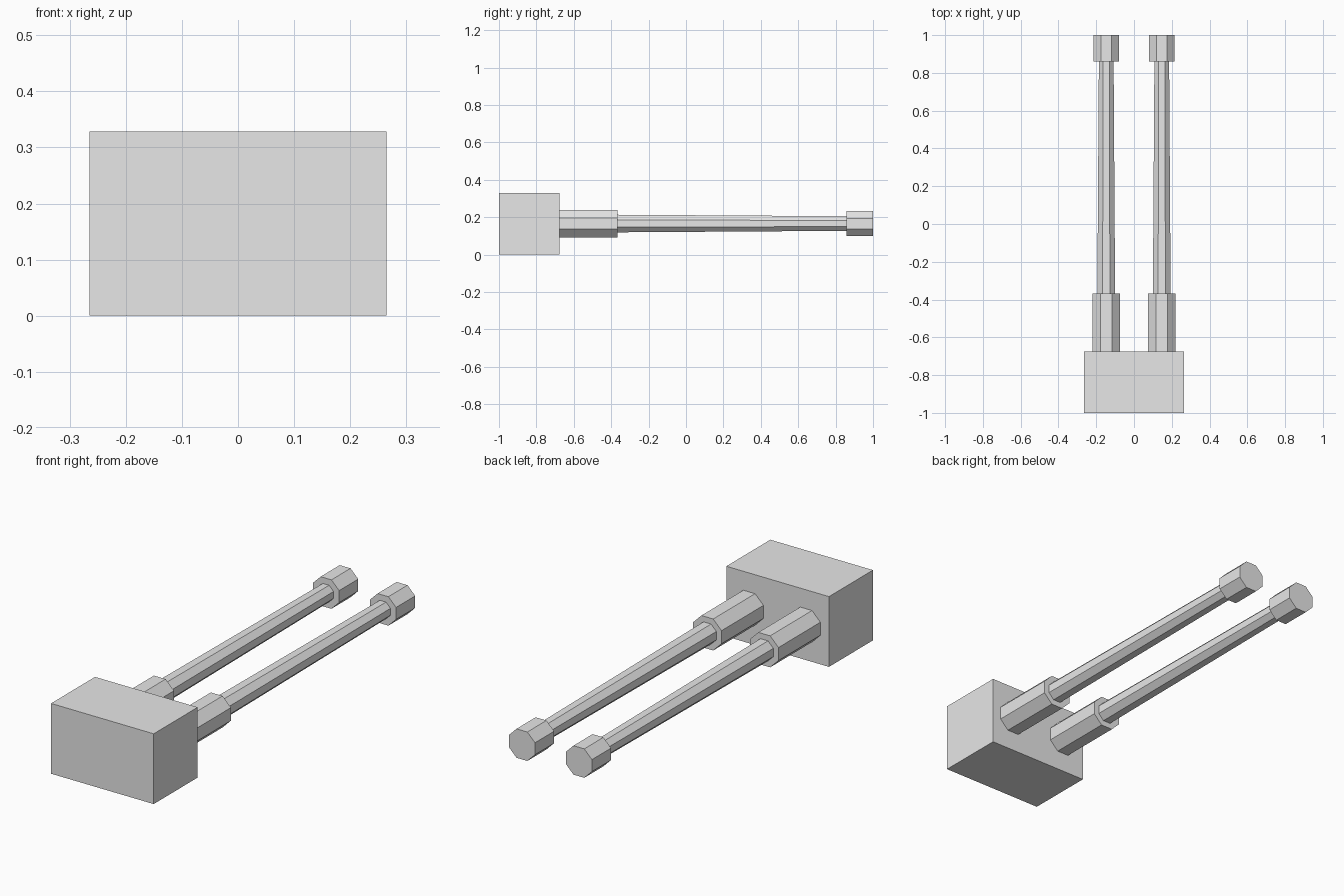
import bpy
import bmesh
from math import pi, cos
from mathutils import Matrix

cube = bpy.data.objects.get("Cube")
if cube:
    bpy.data.objects.remove(cube, do_unlink=True)

grey = bpy.data.materials.new("light_grey")
grey.use_nodes = True
colour = (0.8, 0.8, 0.8, 1)
grey.diffuse_color = colour
grey.node_tree.nodes["Principled BSDF"].inputs["Base Color"].default_value = colour

BARREL_X, BARREL_Z = 0.147, 0.166


def add_part(name, bm):
    bmesh.ops.recalc_face_normals(bm, faces=bm.faces)
    mesh = bpy.data.meshes.new(name)
    bm.to_mesh(mesh)
    bm.free()
    mesh.materials.append(grey)
    obj = bpy.data.objects.new(name, mesh)
    bpy.context.collection.objects.link(obj)


def add_octagon(name, x, y0, y1, width0, width1):
    """Octagonal prism along y with flat top; widths are flat to flat."""
    bm = bmesh.new()
    to_radius = 0.5 / cos(pi / 8)
    bmesh.ops.create_cone(bm, cap_ends=True, segments=8, depth=y1 - y0,
                          radius1=width0 * to_radius, radius2=width1 * to_radius)
    # Turn flats to the axes, then lay the prism along +y
    angles = [v.co.xy for v in bm.verts]
    if min(abs(a.x) for a in angles) < 0.001:
        bm.transform(Matrix.Rotation(pi / 8, 4, 'Z'))
    bm.transform(Matrix.Rotation(-pi / 2, 4, 'X'))
    bm.transform(Matrix.Translation((x, (y0 + y1) / 2, BARREL_Z)))
    add_part(name, bm)


# Mount block
bm = bmesh.new()
bmesh.ops.create_cube(bm, size=1)
bm.transform(Matrix.Translation((0, -0.838, 0.164)) @ Matrix.Diagonal((0.53, 0.324, 0.328, 1)))
add_part("mount_block", bm)

# Twin barrels: thick sleeve, tapered tube, muzzle collar
for side, sign in (("left", 1), ("right", -1)):
    x = sign * BARREL_X
    add_octagon(side + "_sleeve", x, -0.676, -0.367, 0.147, 0.147)
    add_octagon(side + "_tube", x, -0.367, 0.859, 0.094, 0.078)
    add_octagon(side + "_muzzle", x, 0.859, 1.0, 0.135, 0.135)
